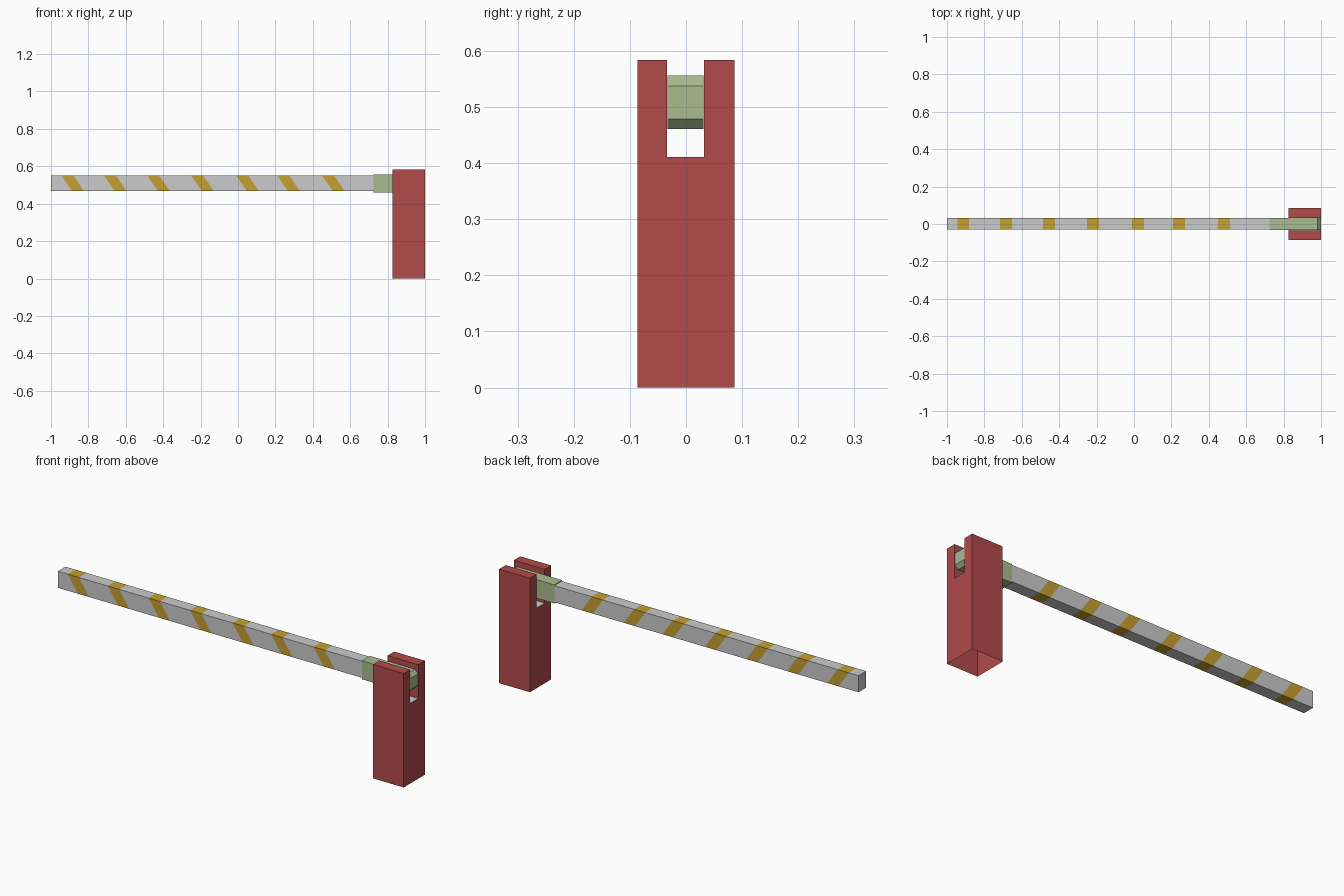
import bpy

if "Cube" in bpy.data.objects:
    bpy.data.objects.remove(bpy.data.objects["Cube"])


def material(name, rgb):
    mat = bpy.data.materials.new(name)
    mat.diffuse_color = (*rgb, 1)
    mat.use_nodes = True
    mat.node_tree.nodes["Principled BSDF"].inputs["Base Color"].default_value = mat.diffuse_color
    return mat


def make(name, verts, faces, mats, indices=None):
    mesh = bpy.data.meshes.new(name)
    mesh.from_pydata(verts, [], faces)
    for m in mats:
        mesh.materials.append(m)
    for poly, i in zip(mesh.polygons, indices or [0] * len(faces)):
        poly.material_index = i
    obj = bpy.data.objects.new(name, mesh)
    bpy.context.collection.objects.link(obj)
    return obj


RED = material("red_paint", (0.45, 0.07, 0.07))
GREEN = material("green_paint", (0.40, 0.50, 0.28))
GREY = material("light_grey", (0.8, 0.8, 0.8))
AMBER = material("amber_paint", (0.56, 0.35, 0.03))

# Forked post: U profile swept along x, open underneath, pale slot floor
profile = [(-0.086, 0), (0.086, 0), (0.086, 0.584), (0.032, 0.584),
           (0.032, 0.411), (-0.034, 0.411), (-0.034, 0.584), (-0.086, 0.584)]
n = len(profile)
verts = [(x, y, z) for x in (0.825, 1.0) for y, z in profile]
faces = [tuple(reversed(range(n))), tuple(range(n, 2 * n))]
faces += [(i, (i + 1) % n, (i + 1) % n + n, i + n) for i in range(1, n)]
make("post", verts, faces, [RED, GREY], [1 if i == 5 else 0 for i in range(len(faces))])

# Pivot sleeve with a chamfered rear end, between the prongs
profile = [(0.725, 0.461), (0.981, 0.461), (0.999, 0.479),
           (0.999, 0.537), (0.981, 0.556), (0.725, 0.556)]
n = len(profile)
verts = [(x, y, z) for y in (-0.033, 0.0315) for x, z in profile]
faces = [tuple(range(n)), tuple(reversed(range(n, 2 * n)))]
faces += [(i, i + n, (i + 1) % n + n, (i + 1) % n) for i in range(n)]
make("pivot_sleeve", verts, faces, [GREEN])

# Boom: square tube cut by slanted rings into alternating bands
Y0, Y1, Z0, Z1 = -0.03, 0.031, 0.467, 0.552
SLANT, WIDTH = 0.058, 0.064
rings = [(-1.0, 0)]
for x in (-0.945, -0.717, -0.486, -0.251, -0.010, 0.209, 0.449):
    rings += [(x, SLANT), (x + WIDTH, SLANT)]
rings.append((0.725, 0))
verts, faces, idx = [], [(0, 3, 2, 1)], [0]
for x, s in rings:
    verts += [(x + s, Y0, Z0), (x + s, Y1, Z0), (x, Y1, Z1), (x, Y0, Z1)]
for r in range(len(rings) - 1):
    a, b = 4 * r, 4 * r + 4
    for k in range(4):
        j = (k + 1) % 4
        faces.append((a + k, a + j, b + j, b + k))
        idx.append(r % 2)
e = 4 * (len(rings) - 1)
faces.append((e, e + 1, e + 2, e + 3))
idx.append(0)
boom = make("boom", verts, faces, [GREY, AMBER], idx)

# Consistent outward normals on the closed parts
import bmesh
for obj in bpy.data.objects:
    bm = bmesh.new()
    bm.from_mesh(obj.data)
    bmesh.ops.recalc_face_normals(bm, faces=bm.faces)
    bm.to_mesh(obj.data)
    bm.free()
